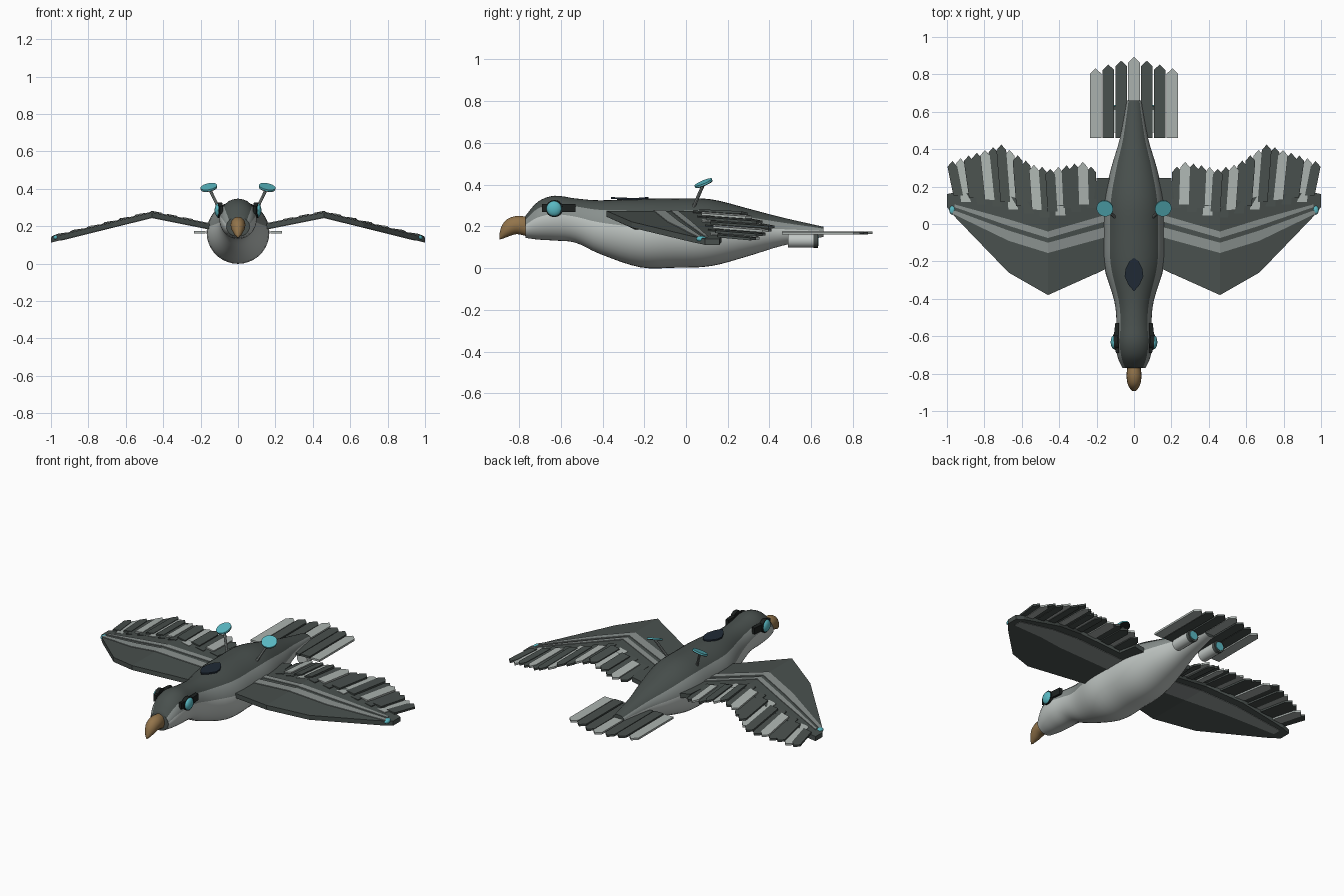
import bpy, bmesh, math
from mathutils import Vector

if "Cube" in bpy.data.objects:
    bpy.data.objects.remove(bpy.data.objects["Cube"])

def material(name, rgb):
    m = bpy.data.materials.new(name)
    m.diffuse_color = (*rgb, 1)
    m.use_nodes = True
    m.node_tree.nodes["Principled BSDF"].inputs["Base Color"].default_value = m.diffuse_color
    return m

SLATE = material("dark slate", (0.066, 0.08, 0.075))
MID = material("mid grey", (0.25, 0.28, 0.27))
LIGHT = material("light feather grey", (0.41, 0.45, 0.43))
PALE = material("pale belly grey", (0.53, 0.57, 0.55))
HORN = material("horn brown", (0.29, 0.175, 0.07))
TEAL = material("teal glass", (0.1, 0.48, 0.54))
NAVY = material("navy canopy", (0.014, 0.023, 0.036))
BLACK = material("near black", (0.012, 0.015, 0.014))

def make(name, bm, mats, smooth=False, mirror=False):
    bmesh.ops.recalc_face_normals(bm, faces=bm.faces)
    me = bpy.data.meshes.new(name)
    bm.to_mesh(me)
    bm.free()
    ob = bpy.data.objects.new(name, me)
    bpy.context.collection.objects.link(ob)
    for m in mats:
        me.materials.append(m)
    if mirror:
        ob.modifiers.new("mirror", 'MIRROR')
    if smooth:
        bpy.ops.object.select_all(action='DESELECT')
        ob.select_set(True)
        bpy.context.view_layer.objects.active = ob
        bpy.ops.object.shade_smooth_by_angle(angle=math.radians(40))
    return ob

def bridge(bm, rings):
    faces = []
    n = len(rings[0])
    for a, b in zip(rings, rings[1:]):
        for i in range(n):
            j = (i + 1) % n
            faces.append((bm.faces.new((a[i], a[j], b[j], b[i])), i))
    bm.faces.new(rings[0])
    bm.faces.new(rings[-1])
    return faces

def loft(name, stations, mats, n=36, steps=4, rule=None):
    """Elliptical rings (y, z bottom, z top, half width), smoothed along y."""
    pts = [Vector(s) for s in stations]
    fine = []
    for i in range(len(pts) - 1):
        p0, p1, p2, p3 = pts[max(i - 1, 0)], pts[i], pts[i + 1], pts[min(i + 2, len(pts) - 1)]
        for k in range(steps):
            t = k / steps
            fine.append(0.5 * (2 * p1 + (p2 - p0) * t + (2 * p0 - 5 * p1 + 4 * p2 - p3) * t * t
                               + (3 * p1 - p0 - 3 * p2 + p3) * t ** 3))
    fine.append(pts[-1])
    bm = bmesh.new()
    rings = [[bm.verts.new((w * math.cos(math.tau * i / n), y,
                            (lo + hi) / 2 + (hi - lo) / 2 * math.sin(math.tau * i / n)))
              for i in range(n)] for y, lo, hi, w in fine]
    for f, i in bridge(bm, rings):
        if rule:
            f.material_index = rule(math.sin(math.tau * (i + 0.5) / n))
    return make(name, bm, mats, smooth=True)

def interp(x, table):
    for (x0, y0), (x1, y1) in zip(table, table[1:]):
        if x <= x1:
            return y0 + (y1 - y0) * (x - x0) / (x1 - x0)
    return table[-1][1]

def wing_z(x):
    return interp(x, [(0.1, 0.19), (0.46, 0.262), (1.0, 0.128)])

def strip(name, stations, lift, thick, mat):
    """Plate following the wing bend; stations are (x, front y, back y)."""
    bm = bmesh.new()
    rings = []
    for x, y0, y1 in stations:
        z = wing_z(x) + lift
        rings.append([bm.verts.new(p) for p in
                      ((x, y0, z), (x, y1, z), (x, y1, z - thick), (x, y0, z - thick))])
    bridge(bm, rings)
    return make(name, bm, [mat], mirror=True)

def plate(name, outline, zfun, thick, mat, mirror=False):
    bm = bmesh.new()
    rings = [[bm.verts.new((x, y, zfun(x, y) - d)) for x, y in outline] for d in (0, thick)]
    bridge(bm, rings)
    return make(name, bm, [mat], mirror=mirror)

def feather(name, x, y0, y1, lean, half, z, slope, droop, mat, mirror):
    out = [(x - half, y0), (x + half, y0), (x + lean + half, y1 - 0.03),
           (x + lean, y1), (x + lean - half, y1 - 0.03)]
    return plate(name, out, lambda px, py: z + slope * (px - x) - droop * (py - y0), 0.012, mat, mirror)

def cylinder(name, a, b, r, mat, mirror=True, n=16):
    a, b = Vector(a), Vector(b)
    bm = bmesh.new()
    bmesh.ops.create_cone(bm, cap_ends=True, segments=n, radius1=r, radius2=r, depth=(b - a).length)
    bm.transform((b - a).to_track_quat('Z', 'Y').to_matrix().to_4x4())
    bmesh.ops.translate(bm, verts=bm.verts, vec=(a + b) / 2)
    return make(name, bm, [mat], smooth=True, mirror=mirror)

def ellipsoid(name, c, r, mat):
    bm = bmesh.new()
    bmesh.ops.create_uvsphere(bm, u_segments=16, v_segments=10, radius=1)
    bmesh.ops.scale(bm, verts=bm.verts, vec=r)
    bmesh.ops.translate(bm, verts=bm.verts, vec=c)
    return make(name, bm, [mat], smooth=True, mirror=True)

# Body and head, dark back, grey flanks, pale belly
loft("body", [(-0.77, 0.145, 0.25, 0.062), (-0.71, 0.137, 0.318, 0.088), (-0.63, 0.132, 0.347, 0.1),
              (-0.53, 0.122, 0.334, 0.094), (-0.41, 0.067, 0.325, 0.106), (-0.22, 0.004, 0.333, 0.162),
              (-0.05, 0.002, 0.334, 0.166), (0.12, 0.01, 0.33, 0.162), (0.3, 0.058, 0.285, 0.122),
              (0.46, 0.107, 0.243, 0.075), (0.66, 0.15, 0.198, 0.038)],
     [SLATE, MID, PALE], rule=lambda s: 0 if s > 0.62 else 1 if s > 0.1 else 2)

# Hooked beak
loft("beak", [(-0.755, 0.15, 0.245, 0.034), (-0.81, 0.163, 0.25, 0.04), (-0.855, 0.15, 0.236, 0.034),
              (-0.882, 0.14, 0.205, 0.02), (-0.894, 0.138, 0.165, 0.006)], [HORN], n=16)

# Eye lenses in dark housings
plate("eye_housing", [(0.08, -0.69), (0.096, -0.69), (0.108, -0.64), (0.106, -0.58), (0.1, -0.53), (0.08, -0.53)],
      lambda x, y: 0.308, 0.04, BLACK, True)
cylinder("eye_ring", (0.085, -0.63, 0.285), (0.108, -0.632, 0.285), 0.041, BLACK)
ellipsoid("eye_lens", (0.106, -0.632, 0.285), (0.019, 0.037, 0.037), TEAL)

# Canopy plate on the back, pointed at both ends
plate("canopy", [(0, -0.36), (0.03, -0.325), (0.05, -0.28), (0.045, -0.24), (0.025, -0.2), (0, -0.18),
                 (-0.025, -0.2), (-0.045, -0.24), (-0.05, -0.28), (-0.03, -0.325)],
      lambda x, y: 0.341 - 2.5 * x * x, 0.009, NAVY)

# Wings with stripes
strip("wing", [(0.12, -0.225, 0.245), (0.2, -0.265, 0.245), (0.215, -0.27, 0.13), (0.46, -0.38, 0.09),
               (0.67, -0.26, 0.15), (0.95, 0.03, 0.17), (1.0, 0.09, 0.16)], 0.012, 0.028, SLATE)
strip("wing_stripe_wide", [(0.13, -0.065, -0.01), (0.46, -0.155, -0.1), (0.67, -0.09, -0.035),
                           (0.98, 0.06, 0.08)], 0.016, 0.008, MID)
strip("wing_stripe_narrow", [(0.13, 0.02, 0.055), (0.46, -0.075, -0.04), (0.67, -0.01, 0.025),
                             (0.96, 0.09, 0.105)], 0.016, 0.008, MID)
strip("underwing_band", [(0.13, -0.03, 0.1), (0.46, -0.1, 0.04), (0.67, -0.01, 0.1), (0.95, 0.09, 0.14)],
      -0.013, 0.006, MID)

# Wing feathers, fanned outward toward the tip
TIPS = [(0.2, 0.28), (0.26, 0.335), (0.45, 0.295), (0.55, 0.32), (0.71, 0.425), (0.99, 0.33)]
COUNT = 18
for i in range(COUNT):
    t = i / (COUNT - 1)
    x = 0.225 + 0.715 * t
    lean = 0.005 + 0.026 * t
    z = wing_z(x) + (0.02 if i % 2 else 0.015)
    slope = 0.2 if x < 0.46 else -0.15
    base = interp(x, [(0.2, 0.09), (0.46, 0.03), (0.7, 0.09), (1.0, 0.13)])
    feather(f"wing_feather_{i + 1}", x, base + 0.03 * (i % 2), interp(x + lean, TIPS), lean, 0.026, z, slope,
            0.06, LIGHT if i % 3 == 1 else SLATE, True)

# Wing tip lamps
ellipsoid("tip_lamp", (0.97, 0.075, 0.14), (0.018, 0.026, 0.014), TEAL)

# Tail fan
for i in range(-3, 4):
    k = abs(i)
    feather(f"tail_feather_{i + 4}", i * 0.0685, 0.46, 0.893 - 0.02 * k, 0, 0.031, 0.176 - 0.003 * (k % 2), 0, 0,
            LIGHT if k % 3 == 0 else SLATE, False)

# Thrusters under the tail
cylinder("thruster", (0.095, 0.49, 0.133), (0.095, 0.62, 0.133), 0.035, PALE)
cylinder("thruster_ring", (0.095, 0.61, 0.133), (0.095, 0.632, 0.133), 0.036, SLATE)
cylinder("thruster_glow", (0.095, 0.625, 0.133), (0.095, 0.636, 0.133), 0.026, TEAL)

# Dish aerials on the back
dish, normal = Vector((0.155, 0.085, 0.405)), Vector((0.2, -0.42, 1)).normalized()
cylinder("aerial_rod", (0.1, 0.035, 0.29), dish, 0.008, MID, n=8)
cylinder("aerial_dish_back", dish - normal * 0.004, dish, 0.044, BLACK, n=24)
cylinder("aerial_dish", dish, dish + normal * 0.008, 0.045, TEAL, n=24)
